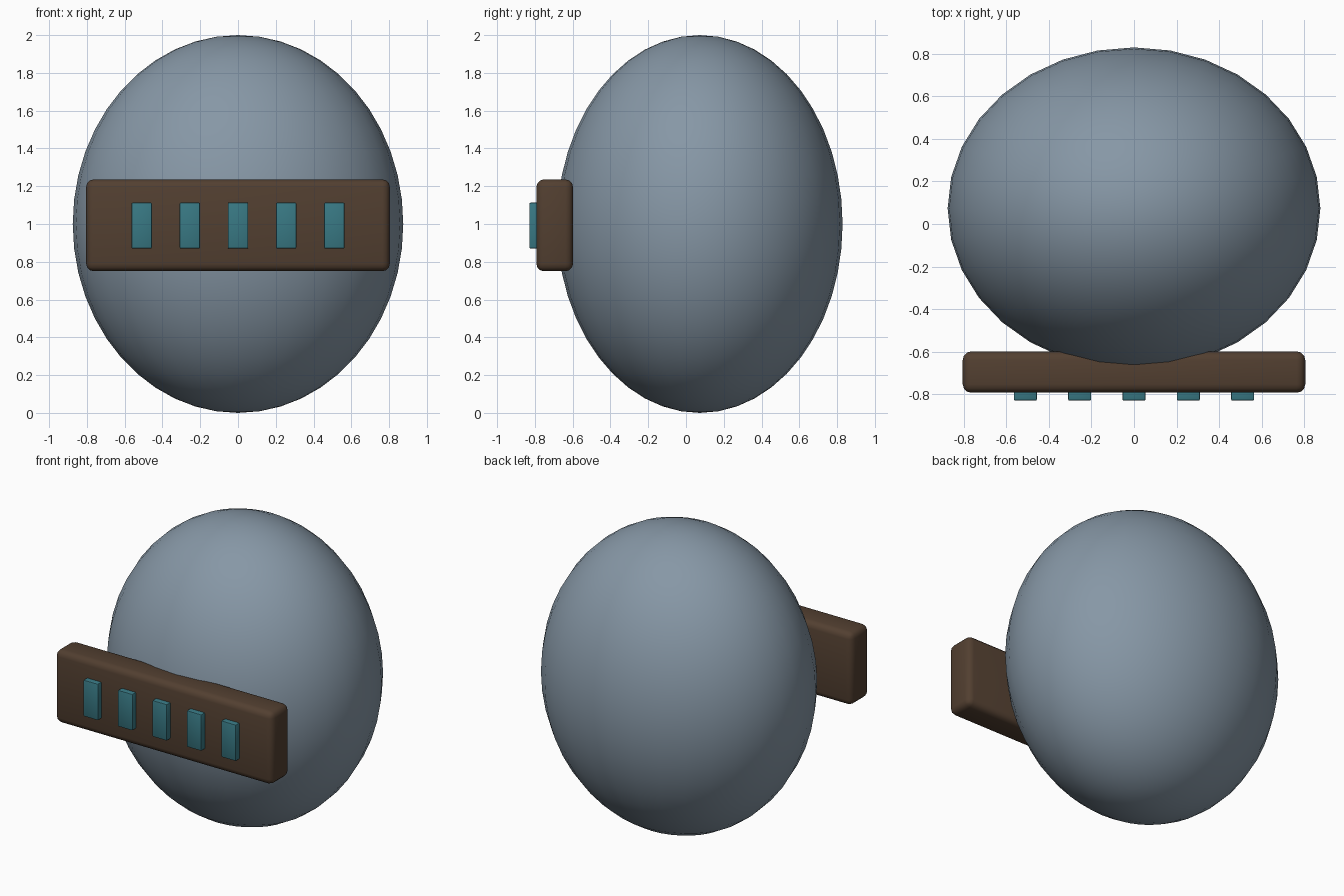
import bpy, math

if "Cube" in bpy.data.objects:
    bpy.data.objects.remove(bpy.data.objects["Cube"])


def material(name, color):
    m = bpy.data.materials.new(name)
    m.diffuse_color = (*color, 1)
    m.use_nodes = True
    m.node_tree.nodes["Principled BSDF"].inputs["Base Color"].default_value = m.diffuse_color
    return m


def block(name, lo, hi, bevel, segments, mat):
    bpy.ops.mesh.primitive_cube_add(size=1, location=[(a + b) / 2 for a, b in zip(lo, hi)])
    ob = bpy.context.object
    ob.name = name
    ob.scale = [b - a for a, b in zip(lo, hi)]
    bpy.ops.object.transform_apply(location=False, rotation=False, scale=True)
    mod = ob.modifiers.new("Bevel", 'BEVEL')
    mod.width = bevel
    mod.segments = segments
    bpy.ops.object.modifier_apply(modifier="Bevel")
    bpy.ops.object.shade_smooth_by_angle(angle=math.radians(35))
    ob.data.materials.append(mat)
    return ob


slate = material("slate", (0.24, 0.31, 0.38))
brown = material("brown", (0.085, 0.05, 0.03))
teal = material("teal", (0.04, 0.19, 0.23))

# Egg-like body
bpy.ops.mesh.primitive_uv_sphere_add(segments=32, ring_count=24, radius=1, location=(0, 0.073, 1))
body = bpy.context.object
body.name = "body"
body.scale = (0.875, 0.756, 1.0)
bpy.ops.object.transform_apply(location=False, rotation=False, scale=True)
bpy.ops.object.shade_smooth()
body.data.materials.append(slate)

# Bar across the front
block("front_bar", (-0.804, -0.792, 0.75), (0.804, -0.598, 1.236), 0.04, 3, brown)

# Row of inset plates
for i in range(5):
    x = (i - 2) * 0.255
    block(f"plate_{i + 1}", (x - 0.054, -0.829, 0.87), (x + 0.054, -0.75, 1.113), 0.006, 2, teal)
